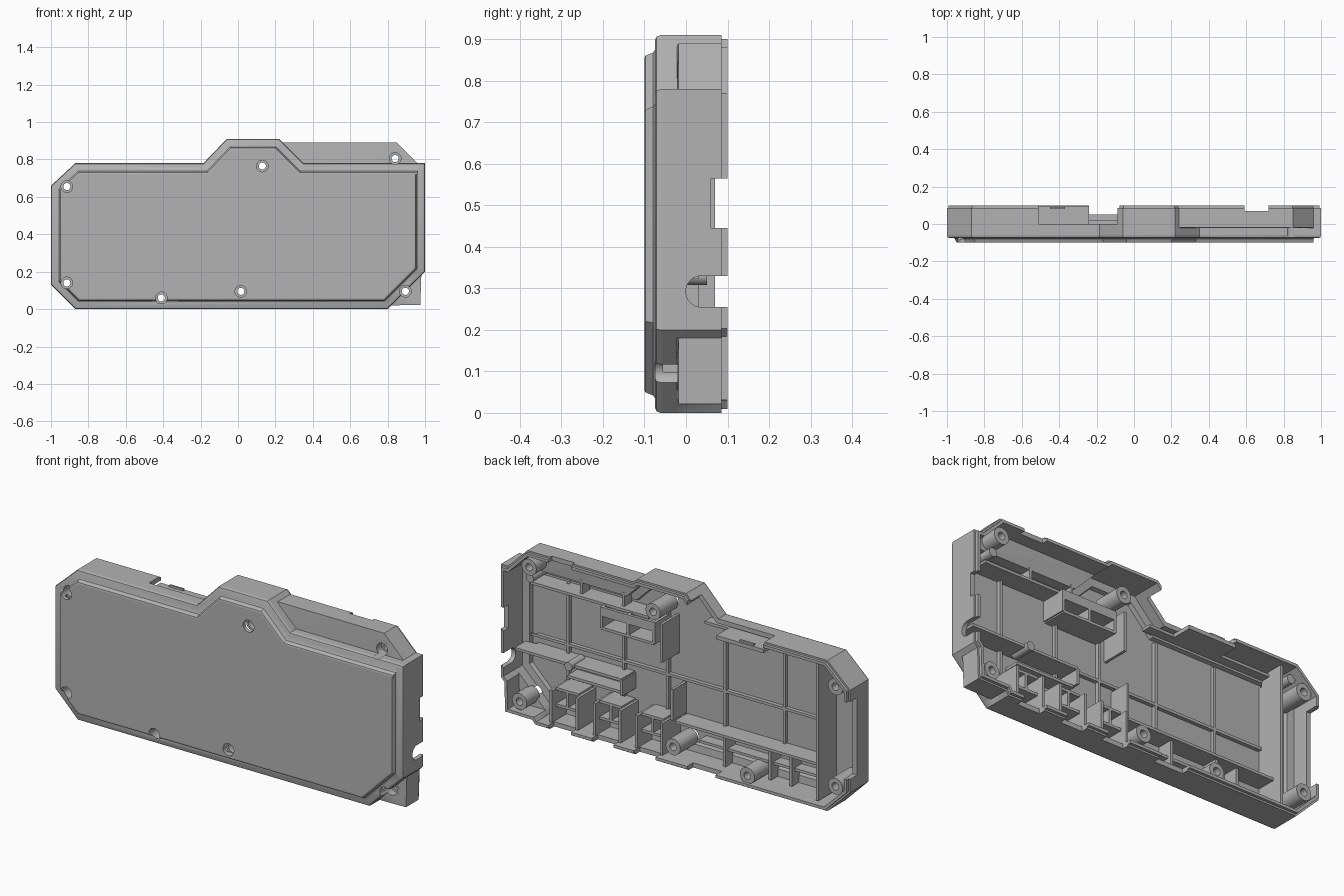
import bpy, bmesh, math
from mathutils import Matrix, Vector

default_cube = bpy.data.objects.get("Cube")
if default_cube:
    bpy.data.objects.remove(default_cube)

grey = bpy.data.materials.new("grey plastic")
grey.use_nodes = True
colour = (0.45, 0.45, 0.45, 1)
grey.diffuse_color = colour
grey.node_tree.nodes["Principled BSDF"].inputs["Base Color"].default_value = colour

FLOOR = -0.085    # ribs start just inside the raised front plate
SHOULDER = -0.062  # and higher where the border steps in
THICK = 0.014     # rib thickness


def finish(name, bm):
    bmesh.ops.recalc_face_normals(bm, faces=bm.faces)
    mesh = bpy.data.meshes.new(name)
    bm.to_mesh(mesh)
    bm.free()
    mesh.materials.append(grey)
    obj = bpy.data.objects.new(name, mesh)
    bpy.context.collection.objects.link(obj)
    return obj


def add_box(bm, xs, ys, zs):
    size = [b - a for a, b in (xs, ys, zs)]
    centre = [(a + b) / 2 for a, b in (xs, ys, zs)]
    matrix = Matrix.Translation(centre) @ Matrix.Diagonal((*size, 1))
    bmesh.ops.create_cube(bm, size=1, matrix=matrix)


def box(name, xs, ys, zs):
    bm = bmesh.new()
    add_box(bm, xs, ys, zs)
    return finish(name, bm)


def cylinder(name, x, z, y0, y1, radius, axis="Y"):
    bm = bmesh.new()
    turn = Matrix.Rotation(math.pi / 2, 4, "X" if axis == "Y" else "Y")
    place = (x, (y0 + y1) / 2, z)
    bmesh.ops.create_cone(bm, cap_ends=True, segments=32, radius1=radius, radius2=radius,
                          depth=y1 - y0, matrix=Matrix.Translation(place) @ turn)
    return finish(name, bm)


def cut(obj, cutters):
    for cutter in cutters:
        cutter.hide_render = True
        mod = obj.modifiers.new("cut", "BOOLEAN")
        mod.operation, mod.solver, mod.object = "DIFFERENCE", "EXACT", cutter
    graph = bpy.context.evaluated_depsgraph_get()
    mesh = bpy.data.meshes.new_from_object(obj.evaluated_get(graph))
    obj.modifiers.clear()
    obj.data = mesh


def inset(outline, amount):
    """Move every edge of a counter-clockwise outline inwards."""
    result = []
    for i, p in enumerate(outline):
        before = (p - outline[i - 1]).normalized()
        after = (outline[(i + 1) % len(outline)] - p).normalized()
        n1, n2 = Vector((-before.y, before.x)), Vector((-after.y, after.x))
        result.append(p + (n1 + n2) * amount / (1 + n1.dot(n2)))
    return result


# Outlines: the front part, and the rear part with its two corner blocks
start = [(-1, .66), (-1, .13), (-.87, 0), (.8, 0)]
end = [(.22, .91), (-.06, .91), (-.185, .78), (-.87, .78)]
front_mid = [(.815, .015), (.835, .035), (.98, .18), (1, .2), (1, .78),
             (.96, .78), (.9, .78), (.35, .78), (.25, .88)]
rear_mid = [(.815, .02), (.975, .022), (.98, .18), (1, .2), (1, .78),
            (.96, .78), (.85, .89), (.3, .89), (.24, .89)]
front = [Vector(p) for p in start + front_mid + end]
rear = [Vector(p) for p in start + rear_mid + end]

# Shell: rings of (outline, inset, y) from the front plate round the rim to the inside
rings = [(front, .06, -.1), (front, .055, -.1), (front, .05, -.098), (front, .046, -.09),
         (front, .042, -.079), (front, .036, -.075), (front, .012, -.075),
         (front, .004, -.071), (front, 0, -.062), (front, 0, -.055),
         (front, 0, -.022), (rear, 0, -.018), (rear, 0, .085), (rear, .009, .085),
         (rear, .009, .1), (rear, .024, .1), (rear, .024, .002), (front, .024, -.002),
         (front, .024, -.055), (front, .062, -.058), (front, .066, -.08)]
bm = bmesh.new()
loops = [[bm.verts.new((p.x, y, p.y)) for p in inset(o, d)] for o, d, y in rings]
for a, b in zip(loops, loops[1:]):
    for i in range(len(a)):
        bm.faces.new((a[i - 1], a[i], b[i], b[i - 1]))
bm.faces.new(loops[0])
bm.faces.new(loops[-1])
shell = finish("front_shell", bm)

# Screw bosses
screws = [(-.915, .655), (-.915, .14), (-.41, .06), (.015, .095),
          (.13, .765), (.895, .095), (.84, .805)]
bosses, holes = [], []
for i, (x, z) in enumerate(screws):
    base = -.02 if x > .8 else -.06
    bosses.append(cylinder(f"screw_boss_{i}", x, z, base, .085, .042))
    holes.append((cylinder("recess_cutter", x, z, -.2, .02, .031),
                  cylinder("hole_cutter", x, z, -.2, .2, .019)))

# Openings in the rim
BACK = .2
BOTTOM, TOP = (-.1, .035), (.7, 1)
ports = [(.59, .72), (.345, .47), (.105, .23), (-.24, -.075)]
openings = [box("port_cutter", xs, (.05, BACK), BOTTOM) for xs in ports]
openings += [
    box("top_gap_cutter", (-.51, -.075), (0, BACK), (.748, .88)),
    box("top_notch_cutter", (.59, .72), (.07, BACK), TOP),
    box("right_window_cutter", (-1.1, -.9), (.03, BACK), (.2, .6)),
    box("left_notch_cutter", (.9, 1.1), (.06, BACK), (.445, .565)),
    box("cable_slot_cutter", (.9, 1.1), (.037, BACK), (.255, .33)),
]
cable = cylinder("cable_round_cutter", 0, 0, 0, .3, .0375, "X")
cable.location = (1, .037 - .15, .2925)
openings.append(cable)
bpy.context.view_layer.update()

cut(shell, openings + [c for pair in holes for c in pair])
for boss, pair in zip(bosses, holes):
    cut(boss, pair)
for cutter in openings + [c for pair in holes for c in pair]:
    bpy.data.objects.remove(cutter)


def ribs(name, upright=(), level=()):
    """Upright ribs are (x, z0, z1, top); level ribs are (z, x0, x1, top)."""
    bm = bmesh.new()
    half = THICK / 2
    for x, z0, z1, top in upright:
        add_box(bm, (x - half, x + half), (SHOULDER, top), (z0, z1))
        foot = max(z0, .075), min(z1, .7)
        if foot[0] < foot[1]:
            add_box(bm, (x - half, x + half), (FLOOR, SHOULDER), foot)
    for z, x0, x1, top in level:
        add_box(bm, (x0, x1), (SHOULDER, top), (z - half, z + half))
        if .08 < z < .7:
            add_box(bm, (x0, min(x1, .9)), (FLOOR, SHOULDER), (z - half, z + half))
    return finish(name, bm)


# Low stiffening grid on the front plate
LOW = -.06
ribs("plate_grid", [(x, .2, .7, LOW) for x in (-.52, -.18, .15, .4, .72)],
     [(.38, -.79, .93, LOW)])

# Inner partitions
ribs("end_partition", [(-.8, .03, .755, .07)])
ribs("lower_partition", [(x, .02, .19, 0) for x in (-.6, -.48, -.22)],
     [(.19, -.8, .05, .02), (.105, -.8, -.06, -.02)])
ribs("upper_partition", [(x, .7, .77, 0) for x in (.36, .6)],
     [(.69, .2, .88, .02), (.735, -.8, -.1, -.01)])
ribs("centre_fins", [(.1, .5, .7, .06), (.06, .2, .36, .03)])

# Port cells along the bottom edge
for i, (x0, x1) in enumerate(ports[:3]):
    ribs(f"port_cell_{i}", [(x0 - .01, .02, .19, .065), (x1 + .01, .02, .19, .065),
                            ((x0 + x1) / 2, .1, .19, .035)],
         [(.19, x0, x1, .035), (.105, x0, x1, .035)])

# Rails, bracket and latch shelf
ribs("side_rail", [(.35, .25, .33, .03)], [(.33, .35, .96, .03), (.25, .35, .68, 0)])
ribs("upper_bracket", [(x, .58, .69, .05) for x in (.15, .3, .45)],
     [(z, .15, .45, .05) for z in (.58, .65)])
box("bracket_plate", (.15, .45), (.035, .05), (.65, .69))
box("latch_shelf", (-.51, -.24), (-.02, .095), (.725, .745))
box("latch_tab", (-.45, -.37), (.08, .09), (.745, .755))

# Locating pegs
for i, (x, z) in enumerate([(.64, .33), (.86, .73), (-.87, .72)]):
    cylinder(f"locating_peg_{i}", x, z, -.06, .05, .022)

# Smooth curved surfaces, keep hard edges
bpy.ops.object.select_all(action="DESELECT")
for obj in [shell] + bosses + [o for o in bpy.data.objects if o.name.startswith("locating_peg")]:
    obj.select_set(True)
bpy.context.view_layer.objects.active = shell
bpy.ops.object.shade_smooth_by_angle(angle=math.radians(35))
